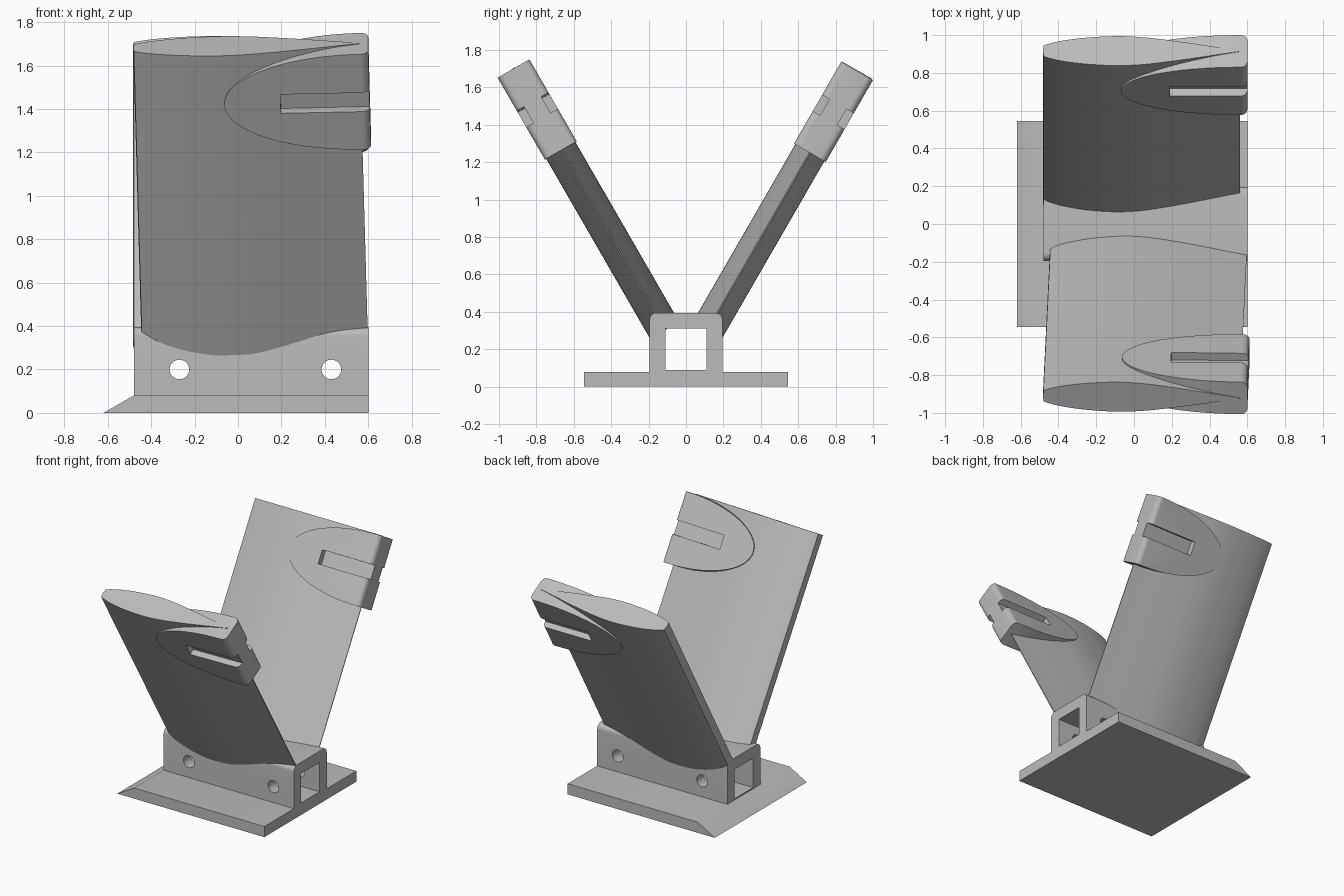
import bpy, bmesh, math
from mathutils import Matrix, Vector

if "Cube" in bpy.data.objects:
    bpy.data.objects.remove(bpy.data.objects["Cube"])

grey = bpy.data.materials.new("plain grey")
grey.use_nodes = True
grey.diffuse_color = (0.5, 0.5, 0.5, 1)
grey.node_tree.nodes["Principled BSDF"].inputs["Base Color"].default_value = (0.5, 0.5, 0.5, 1)


def prism(name, outline, place, lo, hi):
    """Extrude a 2D outline; place(a, b, t) gives the 3D point at depth t."""
    bm = bmesh.new()
    rings = [[bm.verts.new(place(a, b, t)) for a, b in outline] for t in (lo, hi)]
    bm.faces.new(rings[0])
    bm.faces.new(rings[1])
    n = len(outline)
    for i in range(n):
        j = (i + 1) % n
        bm.faces.new((rings[0][i], rings[0][j], rings[1][j], rings[1][i]))
    bmesh.ops.recalc_face_normals(bm, faces=bm.faces)
    mesh = bpy.data.meshes.new(name)
    bm.to_mesh(mesh)
    bm.free()
    mesh.materials.append(grey)
    ob = bpy.data.objects.new(name, mesh)
    bpy.context.collection.objects.link(ob)
    return ob


def along_x(a, b, t): return (t, a, b)
def along_y(a, b, t): return (a, t, b)
def along_z(a, b, t): return (a, b, t)


def rect(a0, a1, b0, b1):
    return [(a0, b0), (a1, b0), (a1, b1), (a0, b1)]


def arc(ca, cb, ra, rb, start, end, n):
    angles = [math.radians(start + (end - start) * i / n) for i in range(n + 1)]
    return [(ca + ra * math.cos(t), cb + rb * math.sin(t)) for t in angles]


def activate(ob):
    bpy.ops.object.select_all(action='DESELECT')
    bpy.context.view_layer.objects.active = ob
    ob.select_set(True)


def combine(ob, other, operation):
    """Boolean the other object into ob and discard it."""
    mod = ob.modifiers.new("combine", 'BOOLEAN')
    mod.operation, mod.solver, mod.object = operation, 'EXACT', other
    activate(ob)
    bpy.ops.object.modifier_apply(modifier=mod.name)
    bpy.data.objects.remove(other)


def smooth(ob):
    activate(ob)
    bpy.ops.object.shade_smooth_by_angle(angle=math.radians(30))


# Base plate with a sloped leading edge
base = prism("base_mount", [(-0.62, 0), (0.6, 0), (0.6, 0.08), (-0.48, 0.08)],
             along_y, -0.545, 0.545)

# Hollow block with rounded upper edges and two cross holes
R = 0.04
block_outline = ([(-0.195, 0.04), (0.195, 0.04)]
                 + arc(0.195 - R, 0.395 - R, R, R, 0, 90, 8)
                 + arc(R - 0.195, 0.395 - R, R, R, 90, 180, 8))
combine(base, prism("block", block_outline, along_x, -0.48, 0.6), 'UNION')
combine(base, prism("tunnel", rect(-0.11, 0.11, 0.09, 0.31), along_x, -0.8, 0.8), 'DIFFERENCE')
for x in (-0.27, 0.43):
    hole = prism("hole", arc(x, 0.2, 0.045, 0.045, 0, 348.75, 31), along_y, -0.4, 0.4)
    combine(base, hole, 'DIFFERENCE')
smooth(base)

# Fin section: half thickness along the chord
STATIONS = [(0, 0.032), (0.03, 0.044), (0.1, 0.062), (0.22, 0.08), (0.38, 0.09),
            (0.52, 0.084), (0.66, 0.066), (0.8, 0.044), (0.92, 0.023), (1.04, 0.003)]


def spline(points, steps=4):
    pts = [Vector(p) for p in points]
    pts = [2 * pts[0] - pts[1]] + pts + [2 * pts[-1] - pts[-2]]
    out = []
    for p0, p1, p2, p3 in zip(pts, pts[1:], pts[2:], pts[3:]):
        for i in range(steps):
            t = i / steps
            out.append(p1 + (p2 - p0) * (t / 2) + (2 * p0 - 5 * p1 + 4 * p2 - p3) * (t * t / 2)
                       + (3 * p1 - p0 - 3 * p2 + p3) * (t ** 3 / 2))
    return out + [pts[-2]]


TIP, POD_MID, POD_HALF = 1.923, 1.667, 0.253
upper = [(p.x - 0.48, p.y) for p in spline(STATIONS)]
nose = arc(-0.465, 0, 0.018, 0.03, 150, 210, 4)
fin_outline = upper + [(x, -w) for x, w in reversed(upper)] + nose[::-1]


def make_fin(name, tilt, offset, sweep):
    fin = prism(name, fin_outline, along_z, 0.33, TIP)

    # Elliptical pod wrapping the trailing edge near the tip
    outline = [(0.6, POD_MID + POD_HALF)] + arc(0.56, POD_MID, 0.63, POD_HALF, 90, 270, 48)
    outline.append((0.6, POD_MID - POD_HALF))
    pod = prism("pod", outline, along_y, -0.098, 0.098)
    bm = bmesh.new()
    bm.from_mesh(pod.data)
    rear = [e for e in bm.edges
            if all(v.co.x > 0.599 for v in e.verts) and e.calc_length() > 0.3]
    bmesh.ops.bevel(bm, geom=rear, offset=0.035, segments=6, profile=0.5, affect='EDGES')
    bm.to_mesh(pod.data)
    bm.free()
    combine(fin, pod, 'UNION')

    # Slots running out of the rear of both pod faces
    for lo, hi in ((0.053, 0.15), (-0.15, -0.053)):
        slot = prism("slot", rect(0.19, 0.7, 1.615, 1.715), along_y, lo, hi)
        combine(fin, slot, 'DIFFERENCE')

    # Sweep about the tip, then lean outwards
    pivot = Matrix.Translation((0, 0, TIP))
    turn = pivot @ Matrix.Rotation(math.radians(sweep), 4, 'Y') @ pivot.inverted()
    lean = Matrix.Rotation(math.radians(tilt), 4, 'X')
    fin.data.transform(lean @ Matrix.Translation((0, offset, 0)) @ turn)
    smooth(fin)


make_fin("front_fin", 30, 0.052, -1.4)
make_fin("back_fin", -30, -0.052, 0)
